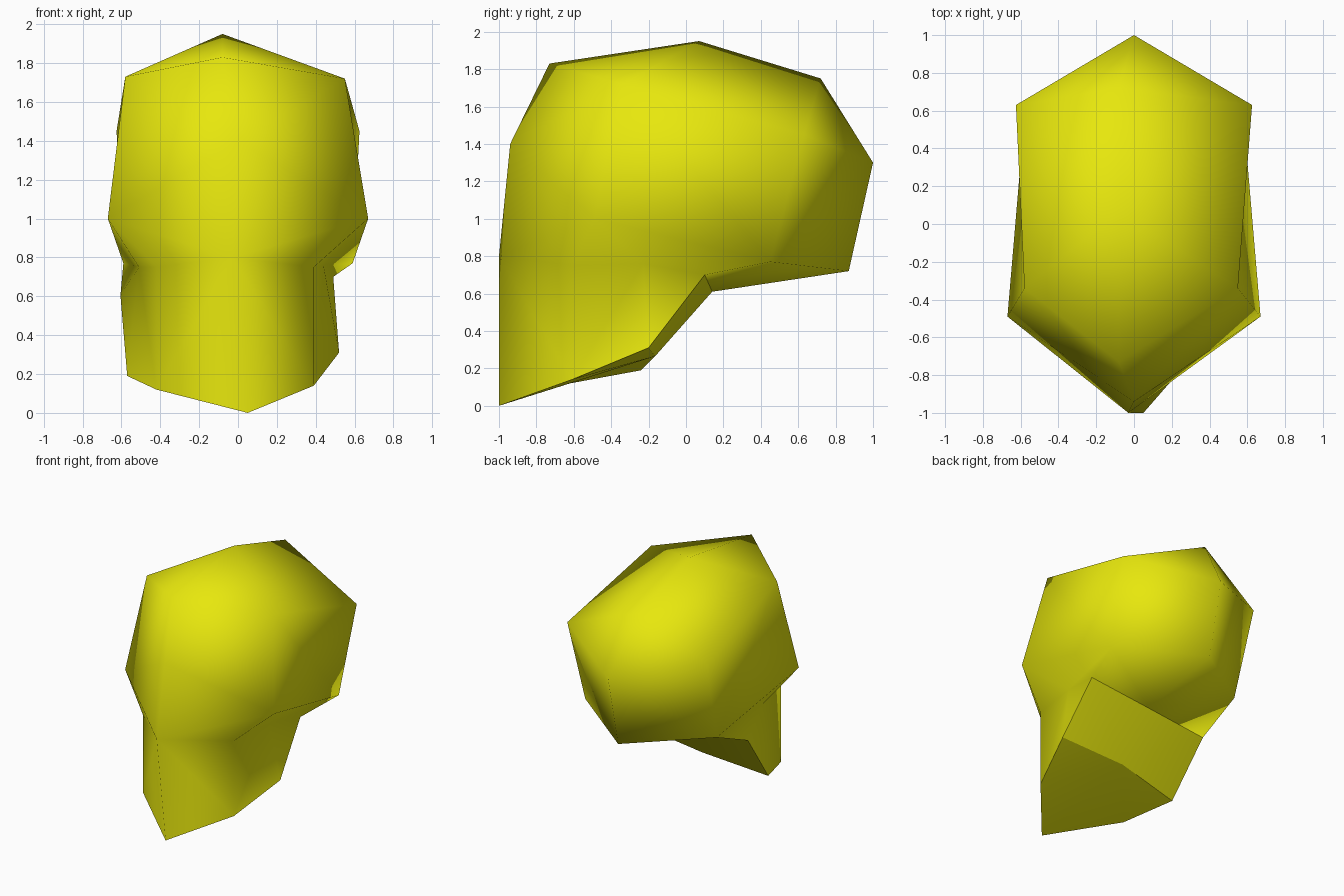
import bpy, bmesh

if "Cube" in bpy.data.objects:
    bpy.data.objects.remove(bpy.data.objects["Cube"])

# Key points of the head, front to back and top to bottom
points = {
    "crest": (-.08, .07, 1.95), "forehead": (-.08, -.73, 1.83), "crown": (-.08, .72, 1.75),
    "brow": (0, -.94, 1.4), "nose": (-.03, -1, .8), "chin": (.05, -1, 0),
    "back": (0, 1, 1.3), "nape": (0, .87, .72),
    "corner": (-.03, -.165, .265), "hinge": (-.03, .14, .61),
    "temple_r": (.55, -.34, 1.72), "temple_l": (-.58, -.34, 1.73),
    "lip_r": (.39, -.61, .75), "lip_l": (-.42, -.62, .75),
    "side_r": (.44, -.23, .76), "side_l": (-.51, -.26, .75),
    "jaw_r": (.39, -.61, .14), "jaw_l": (-.42, -.62, .12),
    "corner_r": (.52, -.2, .31), "corner_l": (-.57, -.24, .19),
    "hinge_r": (.49, .1, .7), "hinge_l": (-.605, .07, .605),
}
for side, s in (("r", 1), ("l", -1)):
    points["cheek_" + side] = (.67 * s, -.49, 1.0)
    points["rear_" + side] = (.625 * s, .63, 1.45)
    points["base_" + side] = (.59 * s, .45, .77)

# Skin faces of one half; names with * get the side suffix
skin = [
    # skull
    "crest forehead temple*", "crest temple* rear*", "crest rear* crown",
    "forehead brow temple*", "brow cheek* temple*", "brow nose cheek*",
    "temple* cheek* base*", "temple* base* rear*",
    "rear* back crown", "rear* base* back", "back base* nape",
    # jaw sides
    "nose chin jaw*", "nose jaw* lip*", "nose lip* cheek*",
    "jaw* corner* side*", "jaw* side* lip*", "lip* side* cheek*",
    "corner* hinge* side*", "side* hinge* base*", "side* base* cheek*",
    # skull underside
    "base* hinge* hinge", "base* hinge nape",
]
# Flat cuts: back of the jaw and underside of the jaw
jaw_back = ["hinge* corner* corner hinge"]
jaw_under = ["corner* jaw* corner", "jaw* chin corner"]

bm = bmesh.new()
verts = {name: bm.verts.new(co) for name, co in points.items()}
region = {}
for r, group in enumerate((skin, jaw_back, jaw_under)):
    for names in group:
        for s in ("_r", "_l"):
            f = bm.faces.new([verts[n] for n in names.replace("*", s).split()])
            f.smooth = True
            region[f] = r
bmesh.ops.recalc_face_normals(bm, faces=bm.faces[:])
# Sharp edges wherever two regions meet
for e in bm.edges:
    e.smooth = len({region[f] for f in e.link_faces}) == 1

mesh = bpy.data.meshes.new("head")
bm.to_mesh(mesh)
bm.free()
yellow = bpy.data.materials.new("yellow")
yellow.diffuse_color = (.8, .8, .004, 1)
yellow.use_nodes = True
yellow.node_tree.nodes["Principled BSDF"].inputs["Base Color"].default_value = yellow.diffuse_color
mesh.materials.append(yellow)
head = bpy.data.objects.new("head", mesh)
bpy.context.collection.objects.link(head)
